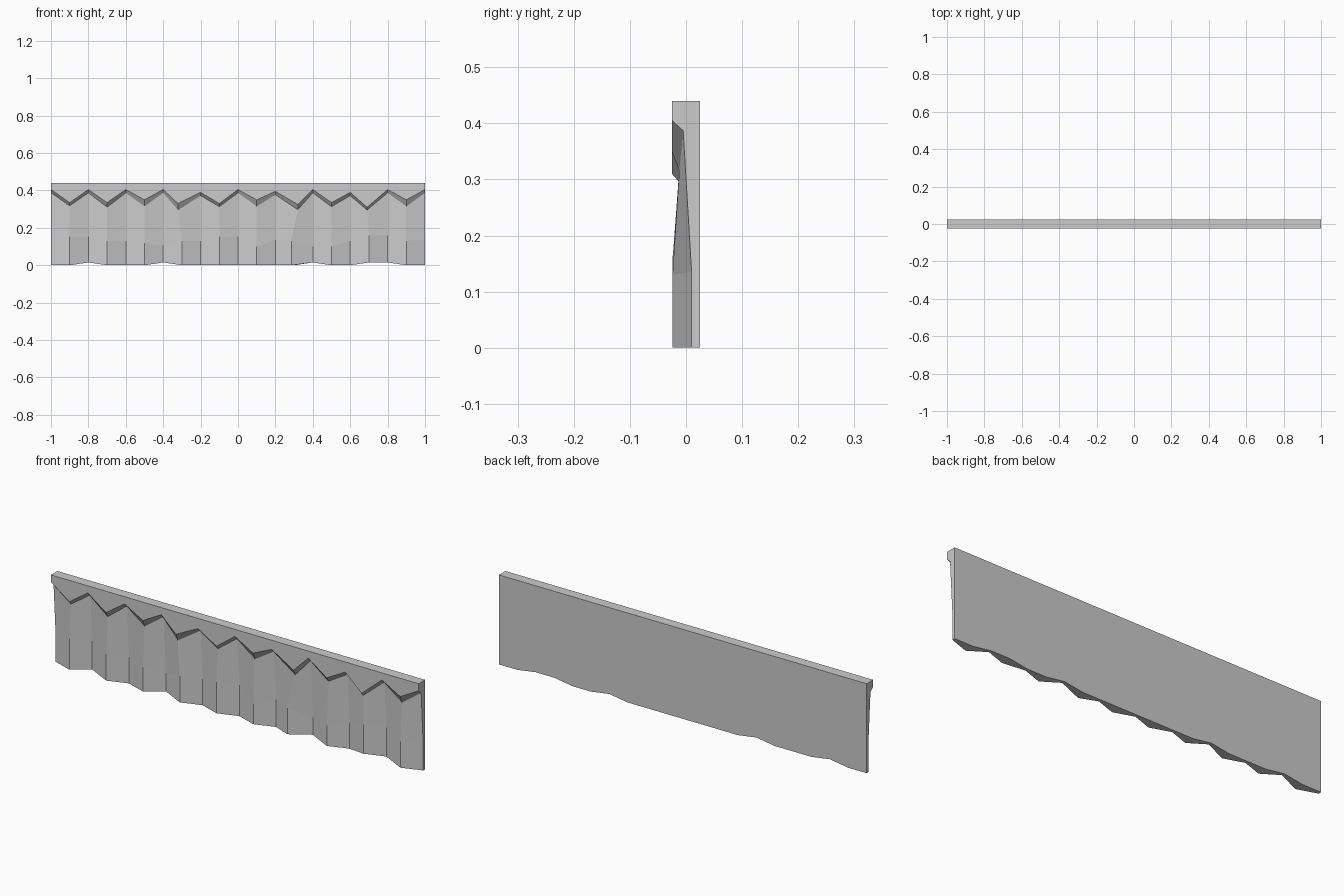
import bpy, bmesh

if "Cube" in bpy.data.objects:
    bpy.data.objects.remove(bpy.data.objects["Cube"])

# Fold columns: even ones are hollows (peaks of the zigzag), odd ones are ridges
N = 21
shift = {7: -0.02, 13: 0.02, 17: -0.01}              # uneven zigzag tips
low_shift = {13: -0.015}
peaks = [.405, .405, .405, .405, .39, .405, .395, .405, .39, .405, .405]
valleys = [.335, .335, .35, .33, .33, .35, .325, .335, .31, .35]
recess_valleys = [.318, .31, .315, .295, .313, .315, .297, .313, .295, .315]
fold_z = [.155, .155, .155, .13, .13, .12, .105, .13, .13, .155, .155,
          .10, .135, .13, .10, .10, .13, .16, .16, .13, .135]
raised_hem = {2, 6, 14, 17, 18}


def column(i):
    """Closed cross-section of the valance at fold i."""
    ridge = i % 2
    x = -1 + 0.1 * i
    xt = x + shift.get(i, 0)
    xl = x + low_shift.get(i, 0)
    top = valleys[i // 2] if ridge else peaks[i // 2]
    rec = recess_valleys[i // 2] if ridge else top - 0.018
    y_rec = -0.012 if ridge else -0.005
    y_low = -0.024 if ridge else 0.01
    hem = 0.015 if i in raised_hem else 0.0
    return [(x, .025, .44), (x, -.025, .44), (xt, -.025, top), (xt, y_rec, rec),
            (xl, y_low, fold_z[i]), (xl, y_low, hem), (x, .025, hem)]


# Valance: loft the cross-sections and cap both ends
bm = bmesh.new()
rings = [[bm.verts.new(p) for p in column(i)] for i in range(N)]
for a, b in zip(rings, rings[1:]):
    for k in range(len(a)):
        n = (k + 1) % len(a)
        bm.faces.new((a[k], a[n], b[n], b[k]))
for end in (rings[0], rings[-1]):
    bm.faces.new(end)
bmesh.ops.recalc_face_normals(bm, faces=bm.faces)

mesh = bpy.data.meshes.new("pleated_valance")
bm.to_mesh(mesh)
bm.free()
bpy.context.collection.objects.link(bpy.data.objects.new("pleated_valance", mesh))
